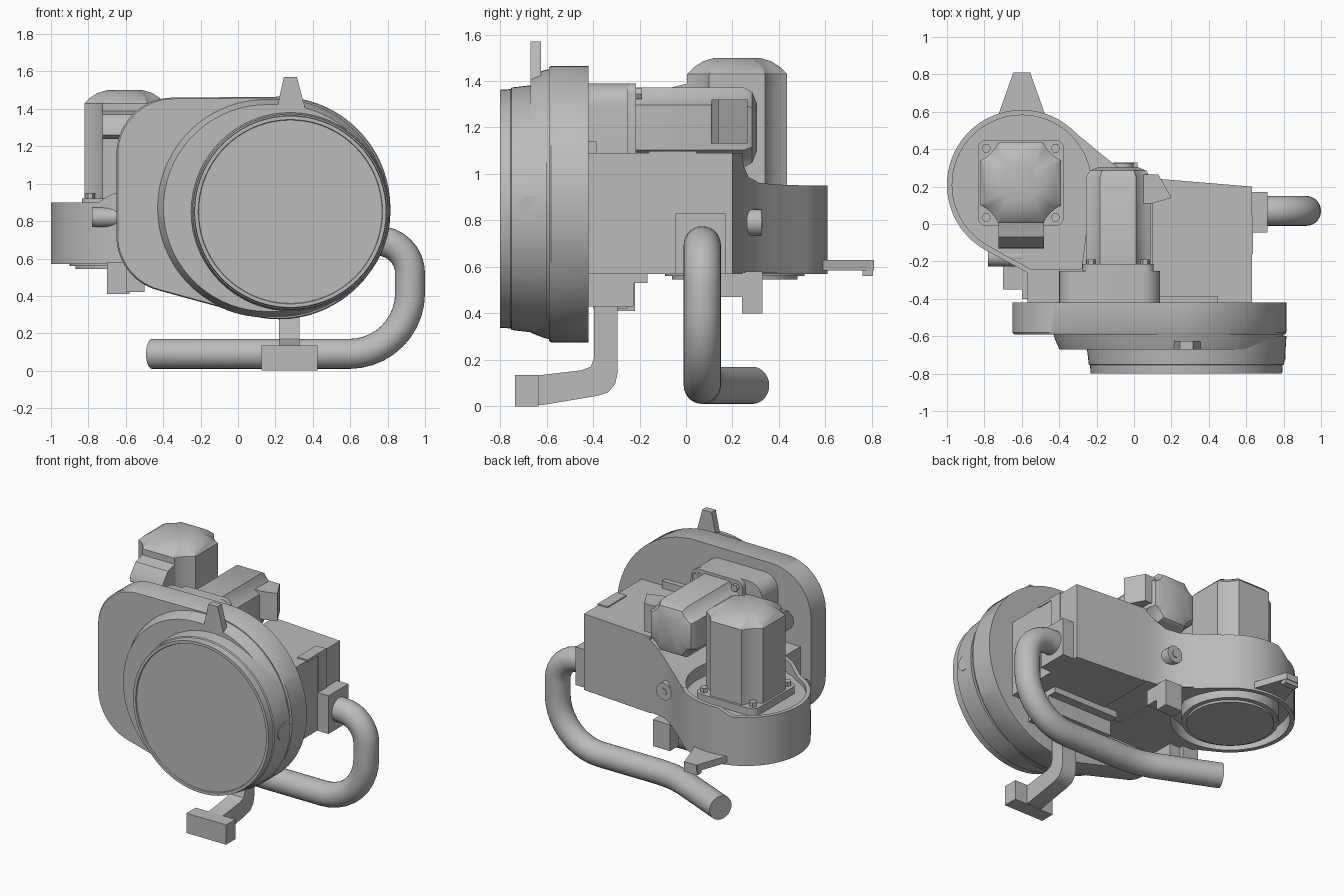
import bpy, bmesh, math
from mathutils import Vector
from mathutils.geometry import convex_hull_2d

cube = bpy.data.objects.get("Cube")
if cube:
    bpy.data.objects.remove(cube)

grey = bpy.data.materials.new("machine grey")
grey.use_nodes = True
colour = (0.5, 0.5, 0.5, 1)
grey.diffuse_color = colour
grey.node_tree.nodes["Principled BSDF"].inputs["Base Color"].default_value = colour


def smooth(ob):
    bpy.ops.object.select_all(action='DESELECT')
    ob.select_set(True)
    bpy.context.view_layer.objects.active = ob
    bpy.ops.object.shade_smooth_by_angle(angle=math.radians(35))


def skin(name, rings):
    # rings: closed loops of 3D points with equal counts, capped at both ends
    bm = bmesh.new()
    loops = [[bm.verts.new(p) for p in ring] for ring in rings]
    n = len(loops[0])
    for a, b in zip(loops, loops[1:]):
        for i in range(n):
            j = (i + 1) % n
            bm.faces.new((a[i], a[j], b[j], b[i]))
    bm.faces.new(loops[0])
    bm.faces.new(loops[-1])
    bmesh.ops.recalc_face_normals(bm, faces=bm.faces)
    mesh = bpy.data.meshes.new(name)
    bm.to_mesh(mesh)
    bm.free()
    mesh.materials.append(grey)
    ob = bpy.data.objects.new(name, mesh)
    bpy.context.collection.objects.link(ob)
    smooth(ob)
    return ob


def place(p, axis, t):
    # 2D point on a plane across the axis, at distance t along it
    return {'X': (t, p[0], p[1]), 'Y': (p[0], t, p[1]), 'Z': (p[0], p[1], t)}[axis]


def loft(name, axis, sections):
    return skin(name, [[place(p, axis, t) for p in pts] for t, pts in sections])


def prism(name, axis, a, b, pts):
    return loft(name, axis, [(a, pts), (b, pts)])


def rect(x, y):
    return [(x[0], y[0]), (x[1], y[0]), (x[1], y[1]), (x[0], y[1])]


def box(name, x, y, z):
    return prism(name, 'Z', z[0], z[1], rect(x, y))


def circle(cx, cy, r, n=72):
    return [(cx + r * math.cos(math.tau * i / n), cy + r * math.sin(math.tau * i / n)) for i in range(n)]


def hull(*groups):
    pts = [Vector(p) for g in groups for p in g]
    return [tuple(pts[i]) for i in convex_hull_2d(pts)]


def scaled(pts, c, s):
    return [(c[0] + (p[0] - c[0]) * s, c[1] + (p[1] - c[1]) * s) for p in pts]


def disc(name, axis, c, radii):
    return loft(name, axis, [(t, circle(c[0], c[1], r)) for t, r in radii])


def cut(target, *cutters):
    bpy.context.view_layer.objects.active = target
    for c in cutters:
        c.hide_render = True
        mod = target.modifiers.new(c.name, 'BOOLEAN')
        mod.operation = 'DIFFERENCE'
        mod.object = c
        bpy.ops.object.modifier_apply(modifier=mod.name)
    smooth(target)


# Front gear housing: back plate, stepped cover and round drum
plate = hull(circle(.22, .87, .595), circle(-.35, 1.16, .3), circle(-.35, .72, .3))
mid = (.1, .87)
loft("back_plate", 'Y', [(-.42, plate), (-.58, plate), (-.59, scaled(plate, mid, .99))])
step = hull(circle(.15, .87, .585), circle(.22, .87, .585))
loft("stepped_cover", 'Y', [(-.57, step), (-.61, scaled(step, (.22, .87), .985)),
                            (-.67, scaled(step, (.22, .87), .945))])
disc("drum", 'Y', (.28, .85), [(-.6, .535), (-.68, .53), (-.75, .522), (-.755, .515), (-.8, .512),
                               (-.8, .493), (-.793, .49)])
prism("top_fin", 'Y', -.67, -.625, [(.2, 1.36), (.365, 1.36), (.355, 1.42), (.315, 1.57), (.245, 1.57), (.21, 1.41)])
prism("drum_latch", 'X', .76, .81, hull(circle(-.67, .85, .055, 20), [(-.61, .8), (-.61, .9)]))

# Main gearbox and neck
prism("gearbox", 'Z', .57, 1.09, [(.1, -.43), (.63, -.43), (.63, .2), (.17, .238), (.1, .243)])
box("neck", (-.57, .12), (-.43, -.25), (.57, .95))
box("side_strap", (.61, .636), (-.04, .045), (.6, 1.097))
box("strap_plate", (.56, .636), (-.16, .045), (1.08, 1.098))
box("front_strip", (.11, .45), (-.43, -.385), (1.0, 1.14))

# Round tray that carries the upright motor, with a shoulder rising to the gearbox
HUB = (-.6, .21)
tray = prism("motor_tray", 'Z', .57, .95, hull(circle(*HUB, .4), [(-.57, -.26), (-.1, -.26), (-.1, .3)]))
shoulder = loft("shoulder", 'X', [(x, rect((-.26, y), (.575, z))) for x, y, z in (
    (-.33, .5, .951), (-.26, .445, .952), (-.18, .378, .955), (-.1, .315, .962),
    (-.03, .27, .985), (.04, .25, 1.03), (.1, .244, 1.07), (.18, .237, 1.089))])
pocket = prism("pocket_cutter", 'Z', .87, 1.3, hull(circle(*HUB, .372), [(-.555, -.24), (-.28, -.24)]))
rim = prism("rim_cutter", 'Y', -.5, .8, [(-1.1, .9), (-.75, .9), (-.66, .951), (-.66, 1.2), (-1.1, 1.2)])
under = disc("underside_cutter", 'Z', HUB, [(.5, .37), (.66, .37)])
cut(tray, pocket, rim, under)
cut(shoulder, pocket, under)
for helper in (pocket, rim, under):
    bpy.data.objects.remove(helper)
disc("bottom_cap", 'Z', HUB, [(.7, .3), (.56, .3), (.56, .27), (.545, .27)])
prism("pointer", 'Z', .585, .63, [(-.73, .57), (-.47, .57), (-.555, .81), (-.645, .81)])
box("pointer_tip", (-.65, -.55), (.76, .805), (.56, .63))


# Motors: square body with notched corners and a domed end
def motor(name, axis, c, h, sections):
    quarter = [(h, .56 * h), (.87 * h, .63 * h), (.74 * h, .74 * h), (.63 * h, .87 * h), (.56 * h, h)]
    pts = []
    for k in range(4):
        for x, y in quarter:
            for _ in range(k):
                x, y = -y, x
            pts.append((c[0] + x, c[1] + y))
    loft(name, axis, [(t, scaled(pts, c, s)) for t, s in sections])


def flange(name, axis, c, h, a, b, bolt):
    corners = [(c[0] + sx * h, c[1] + sy * h) for sx in (-1, 1) for sy in (-1, 1)]
    prism(name, axis, a, b, hull(*[circle(x, y, .045, 20) for x, y in corners]))
    for i, (x, y) in enumerate(corners):
        prism(f"{name}_bolt_{i + 1}", axis, b, bolt, circle(x, y, .025, 6))


UP = (-.605, .22)
motor("upright_motor", 'Z', UP, .215, [(.86, 1), (1.43, 1), (1.46, .86), (1.485, .68), (1.5, .45)])
flange("upright_flange", 'Z', UP, .185, .86, .92, .95)
prism("upright_terminal_box", 'X', -.725, -.48, [(.05, 1.24), (-.1, 1.24), (-.13, 1.26), (-.125, 1.3),
                                                 (-.07, 1.37), (.05, 1.4)])

LYING = (-.085, 1.2)
motor("lying_motor", 'Y', LYING, .172, [(-.25, 1), (.25, 1), (.285, .88), (.305, .6)])
flange("lying_flange", 'Y', LYING, .145, -.25, -.215, -.19)
prism("lying_gear_case", 'Y', -.43, -.25, hull(circle(-.3, 1.29, .1, 32), circle(.04, 1.29, .1, 32),
                                              [(-.4, .9), (.14, .9)]))
prism("lying_terminal_box", 'Z', 1.13, 1.32, [(.05, .11), (.1, .11), (.2, .14), (.13, .265), (.05, .265)])

# Lugs and hanging blocks
prism("back_lug", 'Y', .22, .325, circle(-.06, .79, .058, 24))
prism("back_lug_screw", 'Y', .32, .33, circle(-.06, .79, .025, 6))
prism("front_lug", 'X', -.78, -.6, circle(-.175, .82, .052, 24))
box("back_block", (-.11, .02), (.24, .33), (.4, .58))
box("back_block_step", (-.11, .02), (.15, .25), (.47, .58))
box("left_block", (-.7, -.58), (-.35, -.22), (.41, .58))
box("left_block_rib", (-.6, -.5), (-.4, -.25), (.42, .58))
box("underside_rail", (0, .5), (-.23, -.165), (.53, .58))

# Support foot
box("foot_mount", (0, .5), (-.42, -.225), (.43, .58))
prism("foot_arm", 'X', .22, .33, [(-.7, .005), (-.62, .005), (-.38, .045), (-.335, .06), (-.305, .095), (-.295, .14),
                                  (-.295, .45), (-.395, .45), (-.395, .21), (-.41, .17), (-.45, .155), (-.66, .13)])
box("foot_pad", (.125, .425), (-.735, -.635), (0, .135))

# Bent tube handle and its socket
box("handle_socket", (.62, .715), (-.045, .17), (.57, .83))
path = [(.68, .07, .695), (.745, .07, .695)]
path += [(.745 + .175 * math.sin(a), .07, .52 + .175 * math.cos(a)) for a in [math.pi / 2 * i / 8 for i in range(1, 9)]]
path += [(.595 + .325 * math.cos(a), .07, .415 - .325 * math.sin(a)) for a in [math.pi / 2 * i / 10 for i in range(11)]]
path += [(.15, .07, .09), (.04, .08, .09), (-.06, .11, .09), (-.46, .285, .09)]
path = [Vector(p) for p in path]
rings = []
for i, p in enumerate(path):
    d = (path[min(i + 1, len(path) - 1)] - path[max(i - 1, 0)]).normalized()
    side = Vector((0, 1, 0))
    u = (side - d * d.dot(side)).normalized()
    rings.append([p + .08 * (u * x + d.cross(u) * y) for x, y in circle(0, 0, 1, 28)])
skin("tube_handle", rings)
